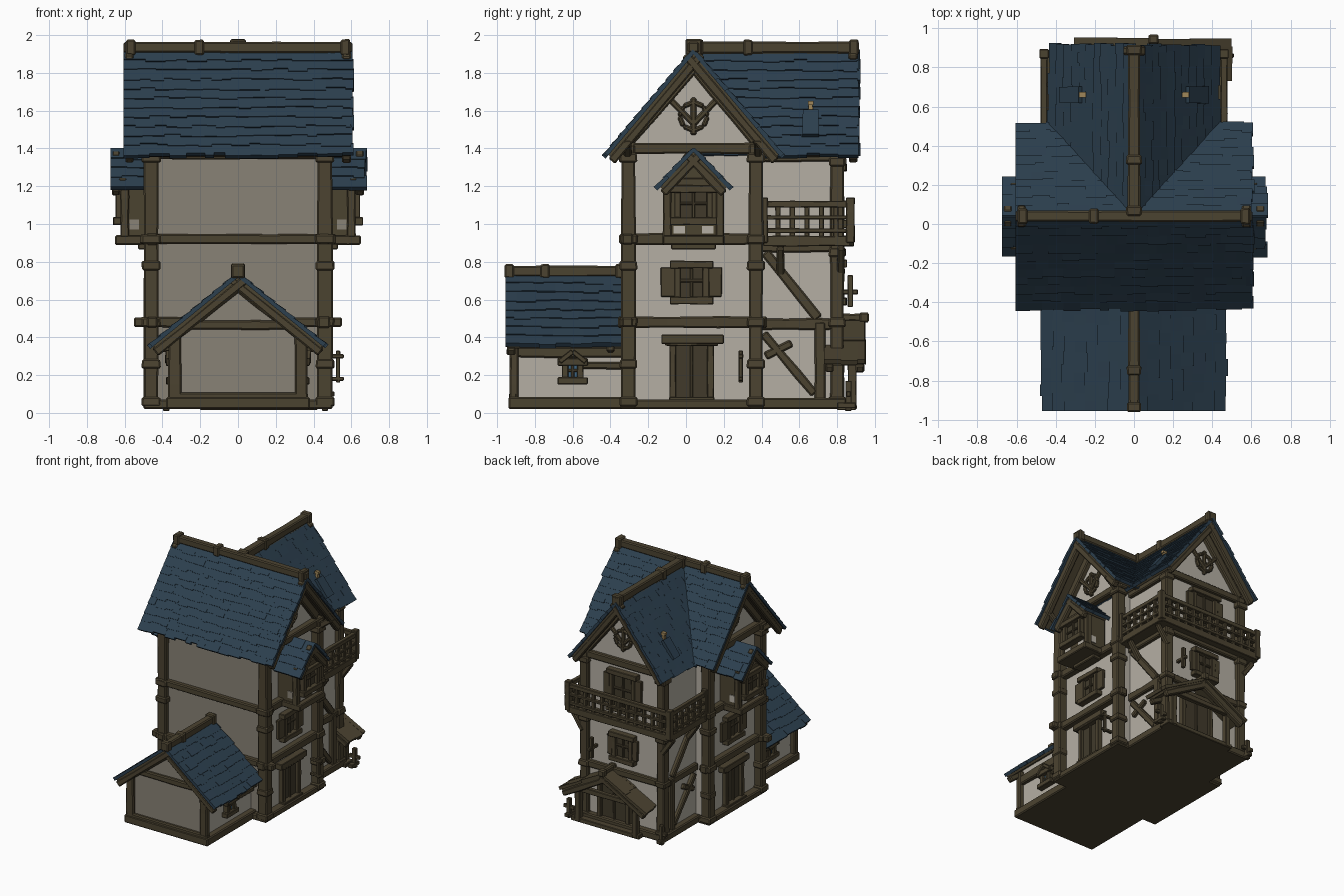
import bpy, bmesh, random
from math import sin, cos, pi
from mathutils import Vector as V

random.seed(4)
if "Cube" in bpy.data.objects:
    bpy.data.objects.remove(bpy.data.objects["Cube"])


def material(name, rgb):
    m = bpy.data.materials.new(name)
    m.use_nodes = True
    m.diffuse_color = (*rgb, 1)
    m.node_tree.nodes["Principled BSDF"].inputs["Base Color"].default_value = (*rgb, 1)
    return m


ROOF = material("slate_blue", (.025, .05, .077))
WOOD = material("brown_timber", (.071, .056, .03))
DARK = material("dark_timber", (.052, .042, .024))
PLASTER = material("pale_plaster", (.46, .43, .37))
GREY = material("weathered_plaster", (.25, .225, .18))
GLASS = material("blue_glass", (.05, .13, .22))
LAMP = material("tan_brass", (.35, .24, .1))


class Part:
    """Collects solids into one mesh object."""

    def __init__(self):
        self.bm = bmesh.new()

    def loft(self, rings):
        rings = [[self.bm.verts.new(p) for p in r] for r in rings]
        n = len(rings[0])
        for a, b in zip(rings, rings[1:]):
            for i in range(n):
                self.bm.faces.new((a[i], a[(i + 1) % n], b[(i + 1) % n], b[i]))
        self.bm.faces.new(rings[0])
        self.bm.faces.new(rings[-1])

    def box(self, lo, hi):
        (x, y, z), (X, Y, Z) = lo, hi
        self.loft([[(x, y, k), (X, y, k), (X, Y, k), (x, Y, k)] for k in (z, Z)])

    def prism(self, profile, offset):
        self.loft([[V(p) for p in profile], [V(p) + V(offset) for p in profile]])

    def beam(self, p, q, w, h, wobble=.09):
        # hand-hewn timber: w across, h up (for a post: w along x, h along y)
        p, q = V(p), V(q)
        d = (q - p).normalized()
        side = d.cross(V((0, 1, 0)) if abs(d.z) > .95 else V((0, 0, 1))).normalized()
        up = side.cross(d)
        n = 4 if (q - p).length > .2 else 2
        rings = []
        for i in range(n):
            k = 1 + random.uniform(-wobble, wobble)
            c = p.lerp(q, i / (n - 1))
            rings.append([c + side * w * k * a / 2 + up * h * k * b / 2
                          for a, b in ((-1, -1), (1, -1), (1, 1), (-1, 1))])
        self.loft(rings)

    def done(self, name, mat, bevel=0, front=None):
        bmesh.ops.recalc_face_normals(self.bm, faces=self.bm.faces)
        if front:  # second colour on the faces turned to the front
            for f in self.bm.faces:
                f.material_index = int(f.normal.y < -.7)
        me = bpy.data.meshes.new(name)
        self.bm.to_mesh(me)
        self.bm.free()
        me.materials.append(mat)
        if front:
            me.materials.append(front)
        ob = bpy.data.objects.new(name, me)
        bpy.context.scene.collection.objects.link(ob)
        if bevel:
            mod = ob.modifiers.new("worn_edges", "BEVEL")
            mod.width = bevel
            mod.segments = 1


boards = Part()   # bargeboards and ridge poles
decks = Part()    # boarding under the shingles
fittings = Part()  # window and door frames
panes, patches, glass = Part(), Part(), Part()


def roof(name, axis, c, u0, u1, ridge, hw, eave, rows, ends, mat=ROOF, pole=.055):
    """Shingled gable roof with its ridge along x or y."""
    part = Part()
    for s in (-1, 1):
        length = V((hw, ridge - eave)).length
        dw, dz = hw / length, (eave - ridge) / length

        def at(u, t, off):
            w, z = c + s * (dw * t - dz * off), ridge + dz * t + dw * off
            return V((u, w, z)) if axis == 'x' else V((w, u, z))

        def slab(p, a, b, t0, t1, lo, hi0, hi1):
            p.loft([[at(u, t0, lo), at(u, t0, hi0), at(u, t1, hi1), at(u, t1, lo)] for u in (a, b)])

        slab(decks, u0 + .012, u1 - .012, 0, length, -.032, -.012, -.012)
        for i in range(rows):
            u = u0
            while u < u1 - .005:
                e = min(u + random.uniform(.045, .11), u1)
                if u1 - e < .03:
                    e = u1 + random.uniform(-.01, .01)
                t1 = length * (i + 1) / rows + random.uniform(.005, .026)
                slab(part, u, e, length * i / rows, t1, -.014, .005, .01 + random.uniform(0, .004))
                u = e
        for u in ends:
            boards.beam(at(u, -.01, -.047), at(u, length + .015, -.047), .045, .045)
    if pole:
        a, b = (V((u, c, ridge + .015)) if axis == 'x' else V((c, u, ridge + .015)) for u in (u0, u1))
        boards.beam(a, b, pole, pole)
        for t in (.03, .33, .97):
            m, d = a.lerp(b, t), (b - a).normalized() * .025
            boards.beam(m - d, m + d, pole * 1.35, pole * 1.4)
    part.done(name, mat)


def opening(c, n, w, h, shutter=0, door=False):
    """Framed window or door: c is the centre on the wall, n points outward."""
    c, n = V(c), V(n)
    t = V((0, 0, 1)).cross(n)

    def P(a, b, o):
        return c + t * a + V((0, 0, b)) + n * o

    def bar(part, a0, b0, a1, b1, o, w, d=.03):
        flat = abs(a1 - a0) > abs(b1 - b0)
        across = (d, w) if flat or abs(n.x) > .5 else (w, d)
        part.beam(P(a0, b0, o), P(a1, b1, o), *across)

    x, z = w / 2, h / 2
    panes.prism([P(-x, -z, 0), P(x, -z, 0), P(x, z, 0), P(-x, z, 0)], n * .012)
    for s in (-1, 1):
        bar(fittings, s * x, -z, s * x, z, .015, .035, .045)
        if shutter:
            k = x + shutter / 2 + .012
            bar(fittings, s * k, -z * .8, s * k, z * .85, .018, shutter, .025)
    bar(fittings, -x - .04, z, x + .04, z, .02, .04, .06)
    if not door:
        bar(fittings, -x - .04, -z, x + .04, -z, .02, .04, .06)
        bar(fittings, -x, z * .1, x, z * .1, .015, .016, .02)
    bar(fittings, 0, -z, 0, z, .015, .016, .02)


def gable_ornament(c, t):
    # ring on a king post with two spread arms
    c, t, k = V(c), V(t), V((0, 0, 1))
    ring = [c + t * .075 * cos(i * pi / 4) + k * .075 * sin(i * pi / 4) for i in range(9)]
    for a, b in zip(ring, ring[1:]):
        frame.beam(a, b, .03, .025)
    frame.beam(c - k * .1, c + k * .1, .03, .03)
    for s in (-1, 1):
        frame.beam(c - k * .04, c + t * s * .12 + k * .085, .03, .03)


# Plaster walls
walls = Part()
walls.prism([(-.435, -.3, .03), (-.435, .37, .03), (-.435, .37, 1.48), (-.435, .04, 1.88), (-.435, -.3, 1.48)], (.87, 0, 0))
walls.prism([(-.35, .3, .03), (.35, .3, .03), (.35, .3, 1.43), (0, .3, 1.88), (-.35, .3, 1.43)], (0, .5, 0))
walls.prism([(-.33, -.91, .03), (.33, -.91, .03), (.33, -.91, .44), (0, -.91, .7), (-.33, -.91, .44)], (0, .63, 0))
walls.done("plaster_walls", PLASTER, front=GREY)

# Roofs
roof("main_roof", 'x', .04, -.605, .605, 1.92, .46, 1.375, 11, (-.575, .575), pole=.06)
roof("rear_wing_roof", 'y', 0, .04, .915, 1.92, .42, 1.375, 11, (.885,), pole=.06)
roof("front_annex_roof", 'y', 0, -.955, -.33, .735, .455, .365, 8, (-.925,))
roof("rear_porch_roof", 'y', .1, .73, .95, .49, .38, .28, 2, (.76, .92), WOOD, .04)
for s, side in ((-1, "right"), (1, "left")):
    lo, hi = sorted((s * .44, s * .675))
    roof(side + "_bay_roof", 'x', .04, lo, hi, 1.4, .185, 1.205, 4, (s * .645,), pole=0)

# Timber frame: plinth, posts with collars, bands, braces
frame = Part()
frame.box((-.5, -.35, .02), (.5, .41, .07))
frame.box((-.4, .38, .02), (.4, .85, .08))
frame.box((-.38, -.94, .02), (.38, -.3, .085))
for s in (-1, 1):
    for y in (-.305, .37):
        frame.beam((s * .46, y, .02), (s * .46, y, 1.42), .08, .075)
        for z in (.06, .26, .48, .78, .92, 1.35):
            frame.beam((s * .46, y, z - .025), (s * .46, y, z + .025), .1, .095)
        # rafters against the side gable walls
        frame.beam((s * .45, y, 1.44), (s * .45, .04, 1.835), .045, .065)
    for z, e in ((.48, .04), (.92, .03), (1.4, .04)):
        frame.beam((s * .455, -.32 - e, z), (s * .455, .39 + e, z), .06, .06)
    frame.beam((s * .35, .8, .02), (s * .35, .8, 1.4), .07, .07)
    for z in (.06, .48, .85, 1.33):
        frame.beam((s * .35, .8, z - .025), (s * .35, .8, z + .025), .09, .09)
    for z in (.47, .88, 1.36):
        frame.beam((s * .355, .38, z), (s * .355, .83, z), .05, .06)
    # wing braces
    frame.beam((s * .36, .42, .85), (s * .36, .7, .5), .04, .05)
    frame.beam((s * .36, .41, .42), (s * .36, .68, .1), .04, .045)
    frame.beam((s * .36, .42, .3), (s * .36, .56, .37), .035, .04)
    frame.beam((s * .36, .71, .03), (s * .36, .71, .48), .05, .055)
    frame.beam((s * .34, .81, 1.4), (0, .81, 1.83), .045, .06)
    # balcony brackets
    for y in (.5, .82):
        frame.beam((s * .36, y, .74), (s * .46, y, .88), .04, .04)
    # annex posts, rails and rafters
    frame.beam((s * .335, -.91, .02), (s * .335, -.91, .41), .07, .05)
    frame.beam((s * .34, -.93, .33), (s * .34, -.3, .33), .045, .075)
    frame.beam((s * .34, -.56, .25), (s * .34, -.26, .25), .035, .04)
    frame.beam((s * .34, -.4, .34), (s * .45, -.4, .345), .04, .04)
    frame.beam((s * .33, -.915, .41), (0, -.915, .67), .04, .055)
    gable_ornament((s * .45, .04, 1.57), (0, 1, 0))
    # struts at the gable feet
    for y in (-.31, .38):
        frame.beam((s * .45, y, 1.34), (s * .59, y, 1.45), .04, .045)
for z, x in ((.48, .55), (.92, .52), (1.37, .5)):
    frame.beam((-x, -.31, z), (x, -.31, z), .06, .055)
for z in (.48, .88, 1.38):
    frame.beam((-.38, .805, z), (.38, .805, z), .05, .055)
frame.beam((-.29, -.915, .465), (.29, -.915, .465), .04, .05)
frame.beam((-.37, -.915, .09), (.37, -.915, .09), .04, .035)
gable_ornament((0, .815, 1.58), (1, 0, 0))
frame.done("timber_frame", WOOD, .008)

# Side bays
bays = Part()
for s in (-1, 1):
    x0, x1 = sorted((s * .43, s * .61))
    bays.prism([(x0, -.1, .93), (x0, .18, .93), (x0, .18, 1.23), (x0, .04, 1.37), (x0, -.1, 1.23)], (x1 - x0, 0, 0))
    bays.beam((s * .44, .04, .915), (s * .65, .04, .915), .32, .05, .03)
    bays.beam((s * .45, .04, .885), (s * .53, .04, .885), .24, .04)
    for y in (-.1, .18):
        bays.beam((s * .6, y, .93), (s * .6, y, 1.24), .045, .045)
        k = -1 if y < 0 else 1
        patches.box((s * .55 - .025, y + k * .003 - .004, .97), (s * .55 + .025, y + k * .003 + .004, 1.025))
    bays.beam((s * .61, -.13, 1.22), (s * .61, .21, 1.22), .04, .045)
    opening((s * .61, .04, 1.1), (s, 0, 0), .17, .17)
    for y in (-.035, .115):
        patches.box((s * .611 - .004, y - .03, .95), (s * .611 + .004, y + .03, .99))
    # windows and doors of the side walls
    opening((s * .435, .03, .69), (s, 0, 0), .15, .19, shutter=.075)
    opening((s * .435, .03, .21), (s, 0, 0), .2, .33, door=True)
    fittings.beam((s * .46, -.13, .39), (s * .46, .2, .39), .06, .05)
    fittings.box((s * .46 - .03, -.09, .06), (s * .46 + .03, .15, .085))
    # little annex window with a pointed hood
    opening((s * .33, -.6, .22), (s, 0, 0), .08, .1)
    glass.box((s * .345 - .004, -.625, .19), (s * .345 + .004, -.575, .25))
    for k in (-1, 1):
        fittings.beam((s * .36, -.6, .325), (s * .36, -.6 + k * .07, .27), .05, .025)
# hanging bracket beside the left door
for z in (.18, .3):
    fittings.beam((.46, .29, z), (.56, .29, z), .025, .022)
fittings.beam((.53, .29, .16), (.53, .29, .33), .022, .022)
bays.done("bay_windows", WOOD, .006)

# Rear openings
opening((0, .8, 1.15), (0, 1, 0), .2, .3, shutter=.06)
opening((0, .8, .69), (0, 1, 0), .15, .2, shutter=.05)
opening((.08, .8, .21), (0, 1, 0), .26, .34, door=True)
fittings.done("window_and_door_frames", WOOD, .004)
panes.done("window_and_door_panels", DARK)
patches.done("bay_plaster_patches", PLASTER, front=GREY)
glass.done("annex_window_glass", GLASS)
boards.done("bargeboards_and_ridge_poles", WOOD, .008)
decks.done("roof_boarding", WOOD)

# Wraparound balcony
balcony = Part()
balcony.box((-.47, .39, .885), (.47, .88, .93))
runs = [((s * .46, .41), (s * .46, .87)) for s in (-1, 1)] + [((-.46, .87), (.46, .87))]
for (ax, ay), (bx, by) in runs:
    for z, h in ((.91, .055), (.965, .025), (1.035, .022), (1.105, .035)):
        balcony.beam((ax, ay, z), (bx, by, z), .035, h)
    n = round((abs(bx - ax) + abs(by - ay)) / .075)
    for i in range(n + 1):
        x, y = ax + (bx - ax) * i / n, ay + (by - ay) * i / n
        big = i in (0, n)
        balcony.beam((x, y, .9), (x, y, 1.14 if big else 1.1), *((.045, .045) if big else (.028, .028)))
balcony.done("balcony", WOOD, .004)

# Porch posts, steps, fence stubs and wall bracket
porch = Part()
for x in (-.16, .36):
    porch.beam((x, .88, .02), (x, .88, .34), .045, .045)
porch.box((-.2, .8, .015), (.42, .9, .05))
porch.beam((-.2, .9, .3), (.4, .9, .3), .035, .04)
for x in (.46, -.38):
    porch.beam((x, .86, .01), (x, .86, .17), .035, .035)
    porch.beam((x - .05, .86, .1), (x + .05, .86, .1), .025, .03)
    porch.beam((x, .8, .04), (x, .9, .04), .04, .03)
porch.beam((.25, .8, .64), (.25, .91, .64), .025, .025)
porch.beam((.25, .87, .56), (.25, .87, .73), .03, .03)
porch.done("porch_posts_and_fence", WOOD, .004)

# Roof hatches with small vents
hatches, vents = Part(), Part()
for s in (-1, 1):
    hatches.beam((s * .27, .66, 1.595), (s * .37, .66, 1.465), .085, .035)
    vents.beam((s * .26, .66, 1.57), (s * .26, .66, 1.645), .022, .022)
    vents.beam((s * .245, .66, 1.64), (s * .28, .66, 1.64), .028, .02)
hatches.done("roof_hatches", ROOF)
vents.done("roof_vents", LAMP)
